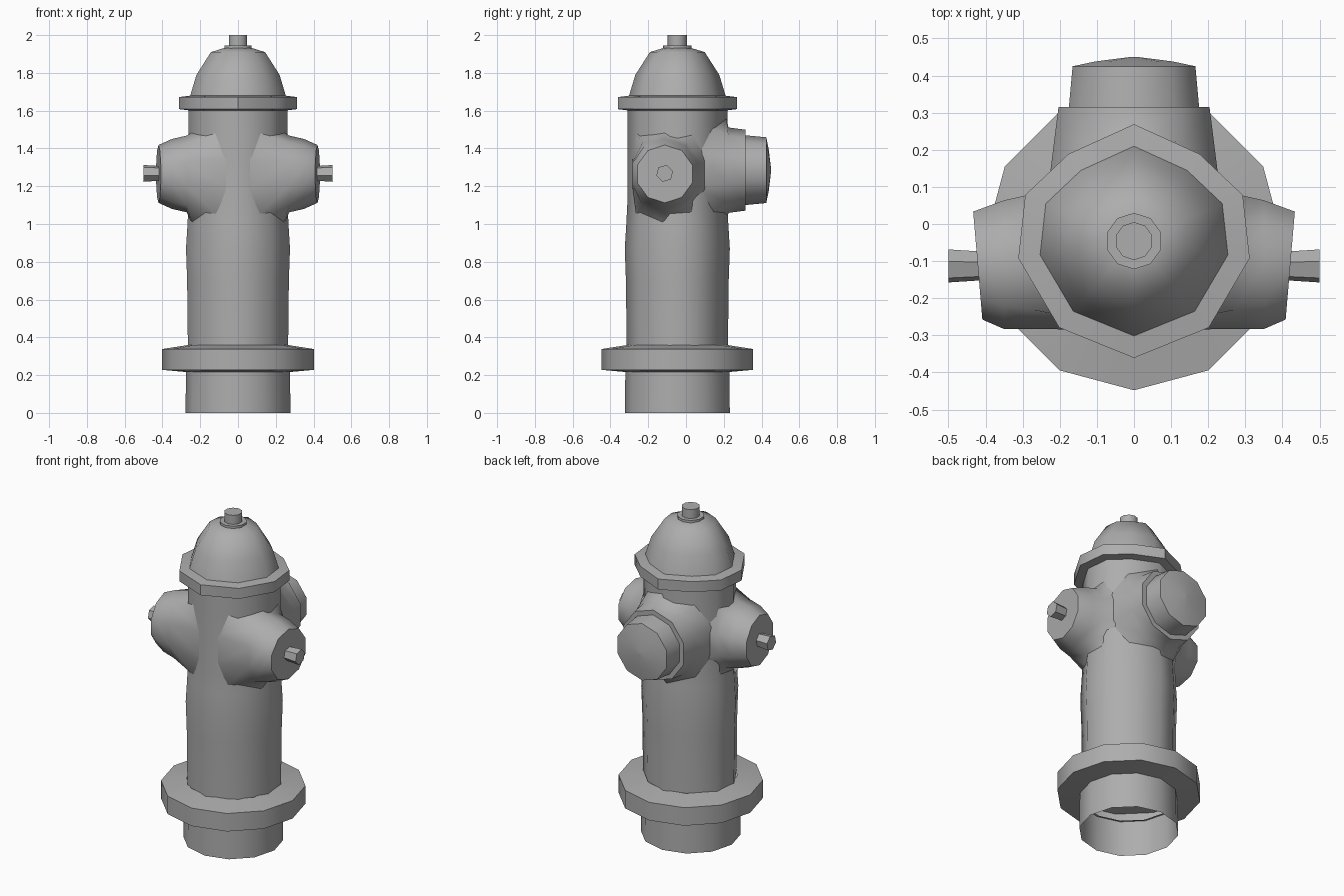
import bpy, bmesh, math
from mathutils import Vector

if "Cube" in bpy.data.objects:
    bpy.data.objects.remove(bpy.data.objects["Cube"])

CY = -0.046   # y of the main vertical axis
ARM_Y, ARM_Z = -0.112, 1.265
NOZ_Z = 1.285
BARREL_R = 0.265

# dark grey paint
PAINT = bpy.data.materials.new("grey_paint")
PAINT.diffuse_color = (0.42, 0.42, 0.42, 1)
PAINT.use_nodes = True
PAINT.node_tree.nodes["Principled BSDF"].inputs["Base Color"].default_value = PAINT.diffuse_color


def loft(name, rings, cap_end=False, angle=44):
    """Skin a list of equal-length point rings."""
    bm = bmesh.new()
    loops = [[bm.verts.new(p) for p in r] for r in rings]
    n = len(loops[0])
    for a, b in zip(loops, loops[1:]):
        for i in range(n):
            j = (i + 1) % n
            bm.faces.new((a[i], a[j], b[j], b[i]))
    if cap_end:
        bm.faces.new(loops[-1])
    bmesh.ops.recalc_face_normals(bm, faces=bm.faces)
    me = bpy.data.meshes.new(name)
    bm.to_mesh(me)
    bm.free()
    me.materials.append(PAINT)
    ob = bpy.data.objects.new(name, me)
    bpy.context.collection.objects.link(ob)
    bpy.ops.object.select_all(action='DESELECT')
    ob.select_set(True)
    bpy.context.view_layer.objects.active = ob
    bpy.ops.object.shade_smooth_by_angle(angle=math.radians(angle))
    return ob


def circle(n, turn=0.0):
    angles = [2 * math.pi * i / n + turn for i in range(n)]
    return [(math.sin(t), math.cos(t)) for t in angles]


def clamp(v, lo, hi):
    return max(lo, min(hi, v))


# hand-shaped decagon shared by the barrel and bonnet
half = [(0.56, 0.745), (0.93, 0.395), (0.99, -0.146), (0.64, -0.74)]
DECAGON = [(0, 1)] + half + [(0, -1)] + [(-x, y) for x, y in reversed(half)]
OUTLINE = [(BARREL_R * x, CY + BARREL_R * y) for x, y in [(0, 1)] + half + [(0, -1)]]


def barrel_x(y):
    """Half width of the barrel at a given y."""
    for (x0, y0), (x1, y1) in zip(OUTLINE, OUTLINE[1:]):
        if y1 <= y <= y0:
            return x0 + (x1 - x0) * (y0 - y) / (y0 - y1)
    return 0.0


def barrel_back(x):
    """y of the rear barrel surface at a given x."""
    for (x0, y0), (x1, y1) in zip(OUTLINE, OUTLINE[1:]):
        if x0 <= abs(x) <= x1:
            return y0 + (y1 - y0) * (abs(x) - x0) / (x1 - x0)
    return 0.0


def lathe(name, section, profile, **kw):
    return loft(name, [[Vector((r * x, CY + r * y, z)) for x, y in section]
                       for r, z in profile], **kw)


# base pipe (open underneath) and ground flange
lathe("base_pipe", circle(12), [(0.278, 0), (0.275, 0.22)])
lathe("base_flange", circle(12), [(0.26, 0.215), (0.402, 0.228), (0.402, 0.338), (0.26, 0.36)])

# barrel
lathe("barrel", DECAGON, [(0.268, 0.35), (0.272, 0.7), (0.278, 0.87), (0.27, 1.0),
                          (BARREL_R, 1.1), (BARREL_R, 1.61)], angle=65)

# bonnet: flange and dome
lathe("bonnet_flange", DECAGON, [(0.25, 1.6), (0.315, 1.608), (0.315, 1.672), (0.25, 1.68)])
lathe("bonnet_dome", DECAGON, [(0.256, 1.678), (0.222, 1.79), (0.145, 1.91),
                               (0.07, 1.933)], cap_end=True, angle=65)

# operating nut
lathe("nut_collar", circle(10), [(0.076, 1.925), (0.076, 1.945)], cap_end=True)
lathe("operating_nut", circle(10), [(0.051, 1.94), (0.051, 2.0)], cap_end=True)

# side outlets flowing out of the barrel, with hex bolts, mirrored left and right
for side, s in (("right", 1), ("left", -1)):
    root = []
    for a, b in circle(10):
        y = clamp(ARM_Y + 0.26 * a, -0.285, 0.12)
        z = clamp(ARM_Z + 0.27 * b, 1.0, 1.485)
        root.append(Vector((s * (barrel_x(y) - 0.006), y, z)))
    rings = [root]
    for x, r in [(0.272, 0.203), (0.35, 0.185), (0.421, 0.153)]:
        ring = []
        for a, b in circle(10):
            y = max(ARM_Y + r * a, -0.283)
            lean = 0.085 * (y - ARM_Y) if x > 0.4 else 0
            ring.append(Vector((s * (x + lean), y, ARM_Z + r * b)))
        rings.append(ring)
    loft(side + "_outlet", rings, cap_end=True, angle=58)
    loft(side + "_bolt", [[Vector((s * x, -0.113 + r * b, 1.268 + r * a))
                           for a, b in circle(6, 0.26)]
                          for x, r in ((0.41, 0.04), (0.5, 0.046))], cap_end=True, angle=30)

# rear nozzle flowing out of the barrel
root = []
for a, b in circle(10):
    x = clamp(0.27 * a, -0.235, 0.235)
    root.append(Vector((x, barrel_back(x) - 0.006, NOZ_Z + 0.28 * b)))
rings = [root] + [[Vector((r * a, y, NOZ_Z + r * b)) for a, b in circle(10)]
                  for y, r in ((0.225, 0.226), (0.315, 0.214))]
loft("rear_nozzle", rings, cap_end=True, angle=58)

# rear nozzle cap, slightly domed
loft("rear_cap", [[Vector((r * a, y, NOZ_Z + r * b)) for a, b in circle(10)]
                  for y, r in ((0.3, 0.186), (0.425, 0.174), (0.438, 0.11), (0.45, 0.01))],
     cap_end=True)
